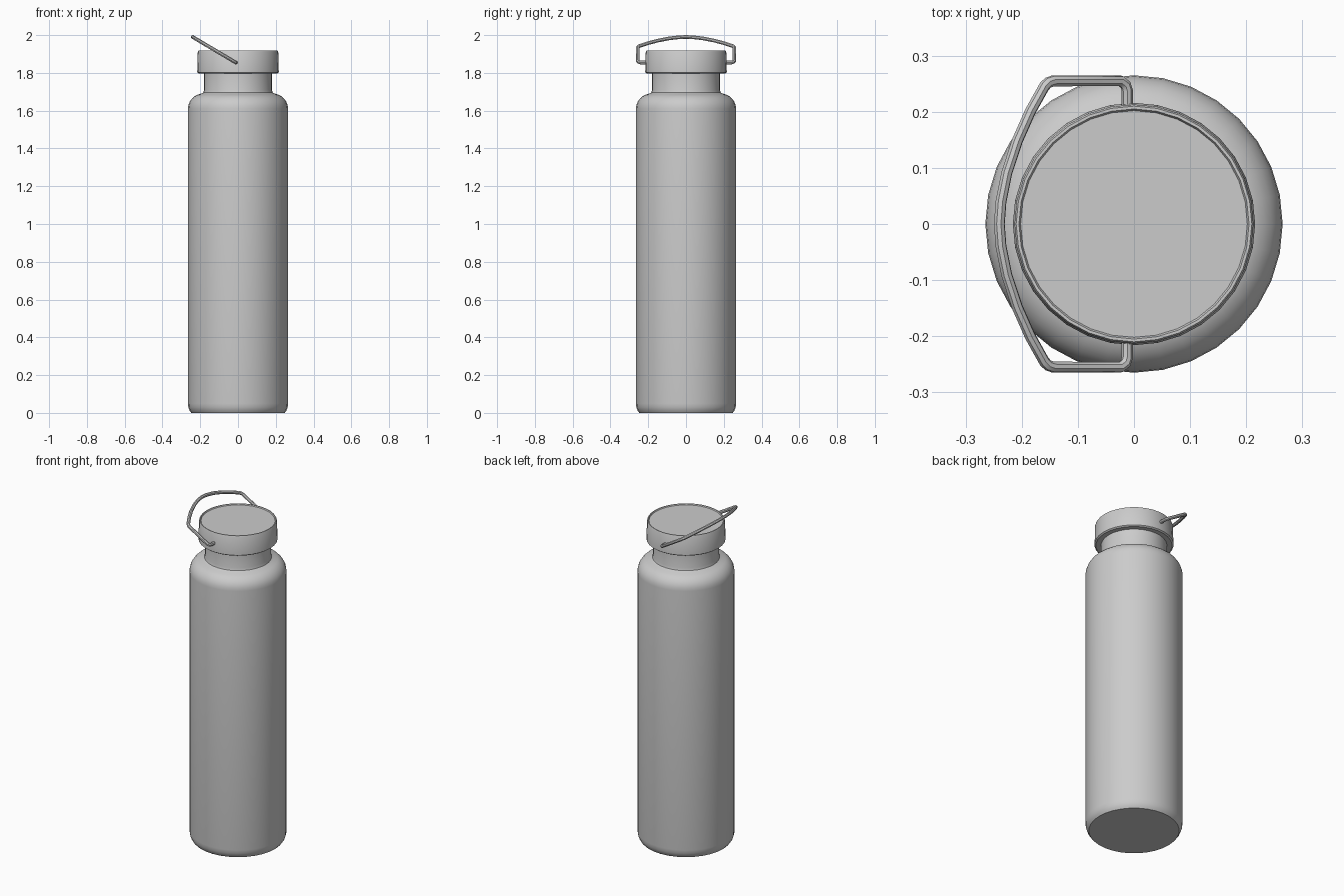
import bpy, math
from mathutils import Vector

if "Cube" in bpy.data.objects:
    bpy.data.objects.remove(bpy.data.objects["Cube"])

SIDES = 32


def lathe(name, profile):
    """Spin (radius, z) points round the z axis; zero radius makes a pole."""
    verts, rings, faces = [], [], []
    for r, z in profile:
        n = 1 if r == 0 else SIDES
        rings.append(range(len(verts), len(verts) + n))
        for i in range(n):
            a = 2 * math.pi * i / SIDES
            verts.append((r * math.cos(a), r * math.sin(a), z))
    for lo, hi in zip(rings, rings[1:]):
        for i in range(SIDES):
            j = (i + 1) % SIDES
            quad = [lo[i % len(lo)], lo[j % len(lo)], hi[j % len(hi)], hi[i % len(hi)]]
            faces.append(list(dict.fromkeys(quad)))
    mesh = bpy.data.meshes.new(name)
    mesh.from_pydata(verts, [], faces)
    obj = bpy.data.objects.new(name, mesh)
    bpy.context.collection.objects.link(obj)
    smooth(obj)
    return obj


def smooth(obj):
    bpy.ops.object.select_all(action='DESELECT')
    obj.select_set(True)
    bpy.context.view_layer.objects.active = obj
    bpy.ops.object.shade_smooth_by_angle(angle=math.radians(35))


def arc(cx, cz, r, start, end, steps):
    """Profile points along a circular arc, angles in degrees."""
    angles = [math.radians(start + (end - start) * i / steps) for i in range(steps + 1)]
    return [(cx + r * math.cos(a), cz + r * math.sin(a)) for a in angles]


# Bottle: flat base, rounded foot, straight wall, round shoulder and neck
lathe("bottle_body",
      [(0, 0), (0.247, 0), (0.256, 0.012), (0.263, 0.03), (0.265, 0.05)]
      + arc(0.185, 1.61, 0.08, 0, 80, 6)
      + [(0.184, 1.696), (0.18, 1.71), (0.18, 1.81), (0, 1.81)])

# Cap: slightly tapered wall with a thin raised rim around the top disc
lathe("cap",
      [(0, 1.797), (0.208, 1.797), (0.216, 1.803), (0.213, 1.912), (0.21, 1.918),
       (0.205, 1.918), (0.202, 1.912), (0.199, 1.912), (0, 1.912)])

# Carry loop: half outline as (x, y), lying in a plane tilted back over the cap
half = [(-0.012, 0.2), (-0.012, 0.238), (-0.015, 0.248), (-0.024, 0.255),
        (-0.144, 0.255), (-0.153, 0.252), (-0.160, 0.245), (-0.185, 0.2),
        (-0.208, 0.148), (-0.227, 0.09), (-0.237, 0.04)]
path = half + [(-0.24, 0)] + [(x, -y) for x, y in reversed(half)]
curve = bpy.data.curves.new("carry_loop", 'CURVE')
curve.dimensions = '3D'
curve.bevel_depth = 0.01
curve.bevel_resolution = 2
curve.use_fill_caps = True
spline = curve.splines.new('POLY')
spline.points.add(len(path) - 1)
for p, (x, y) in zip(spline.points, path):
    p.co = (x, y, 1.855 - 0.593 * (x + 0.012), 1)
loop = bpy.data.objects.new("carry_loop", curve)
bpy.context.collection.objects.link(loop)
bpy.ops.object.select_all(action='DESELECT')
loop.select_set(True)
bpy.context.view_layer.objects.active = loop
bpy.ops.object.convert(target='MESH')
smooth(bpy.context.object)
